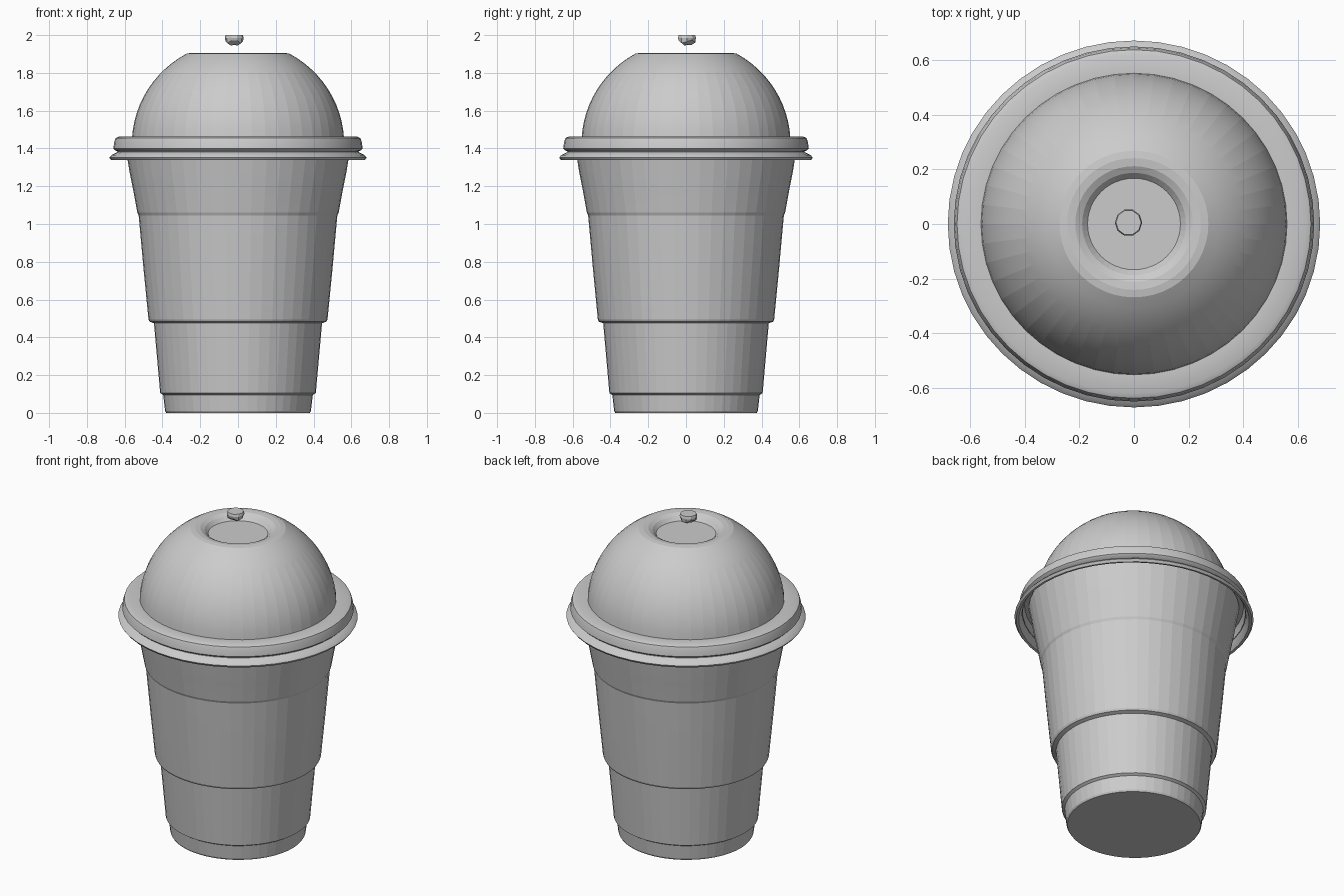
import bpy, math
from mathutils import Vector

cube = bpy.data.objects.get("Cube")
if cube:
    bpy.data.objects.remove(cube, do_unlink=True)

SEGMENTS = 48
DEPTH = 0.985  # the cup is very slightly narrower front to back

grey = bpy.data.materials.new("plain_grey")
grey.use_nodes = True
COLOUR = (0.6, 0.6, 0.6, 1)
grey.diffuse_color = COLOUR
grey.node_tree.nodes["Principled BSDF"].inputs["Base Color"].default_value = COLOUR


def lathe(name, profile, segments=SEGMENTS, squash=DEPTH):
    """Revolve (radius, z) points about z, closing any end that lies on the axis."""
    verts, faces, rings = [], [], []
    for r, z in profile:
        start = len(verts)
        count = 1 if r == 0 else segments
        for i in range(count):
            a = math.tau * i / segments
            verts.append((r * math.cos(a), r * math.sin(a) * squash, z))
        rings.append([start + i % count for i in range(segments)])
    for low, high in zip(rings, rings[1:]):
        for i in range(segments):
            j = (i + 1) % segments
            face = list(dict.fromkeys((low[i], low[j], high[j], high[i])))
            faces.append(face)
    mesh = bpy.data.meshes.new(name)
    mesh.from_pydata(verts, [], faces)
    mesh.materials.append(grey)
    obj = bpy.data.objects.new(name, mesh)
    bpy.context.collection.objects.link(obj)
    return obj


def smooth(obj, degrees):
    bpy.ops.object.select_all(action="DESELECT")
    obj.select_set(True)
    bpy.context.view_layer.objects.active = obj
    bpy.ops.object.shade_smooth_by_angle(angle=math.radians(degrees))


# Tapered cup with stepped foot, stacking ledge and faint fill line
cup = lathe("cup", [
    (0, 0), (0.38, 0), (0.386, 0.01), (0.396, 0.095), (0.412, 0.105),
    (0.445, 0.475), (0.468, 0.483), (0.474, 0.495), (0.5, 0.76),
    (0.526, 1.045), (0.533, 1.06), (0.555, 1.18), (0.575, 1.28),
    (0.588, 1.36), (0.6, 1.42)])

# Domed lid: shell follows a circle, then rolls inward to a sunken disc
RADIUS, CENTRE = 0.562, 1.425
START, END, STEPS = math.radians(3), math.radians(61), 12
arc = []
for k in range(STEPS + 1):
    a = START + (END - START) * k / STEPS
    arc.append((RADIUS * math.cos(a), CENTRE + 0.97 * RADIUS * math.sin(a)))
dome = lathe("dome_lid", arc + [
    (0.245, 1.906), (0.215, 1.903), (0.19, 1.89), (0.17, 1.868)])
lid_disc = lathe("lid_opening_disc", [(0.172, 1.868), (0, 1.868)])

# Lid rim: rounded collar over a flared lip, hollow underneath
rim = lathe("lid_rim", [
    (0.555, 1.46), (0.63, 1.463), (0.648, 1.455), (0.655, 1.435), (0.66, 1.4),
    (0.65, 1.39), (0.635, 1.383), (0.65, 1.375), (0.67, 1.365),
    (0.682, 1.352), (0.672, 1.338), (0.658, 1.34), (0.64, 1.365),
    (0.635, 1.4), (0.625, 1.43), (0.595, 1.43)])

# Small ragged straw tip floating over the opening
straw = lathe("straw_tip", [
    (0, 1.947), (0.024, 1.95), (0.046, 1.966), (0.05, 1.985),
    (0.046, 2.0), (0, 2.0)], 10, 1)
for v in straw.data.vertices:
    if v.co.z < 1.98:
        v.co.z += 0.01 * math.sin(3 * math.atan2(v.co.y, v.co.x)) * v.co.xy.length / 0.05
    v.co += Vector((-0.02, 0.005, 0))

for part, angle in ((cup, 5), (dome, 5), (rim, 30)):
    smooth(part, angle)
